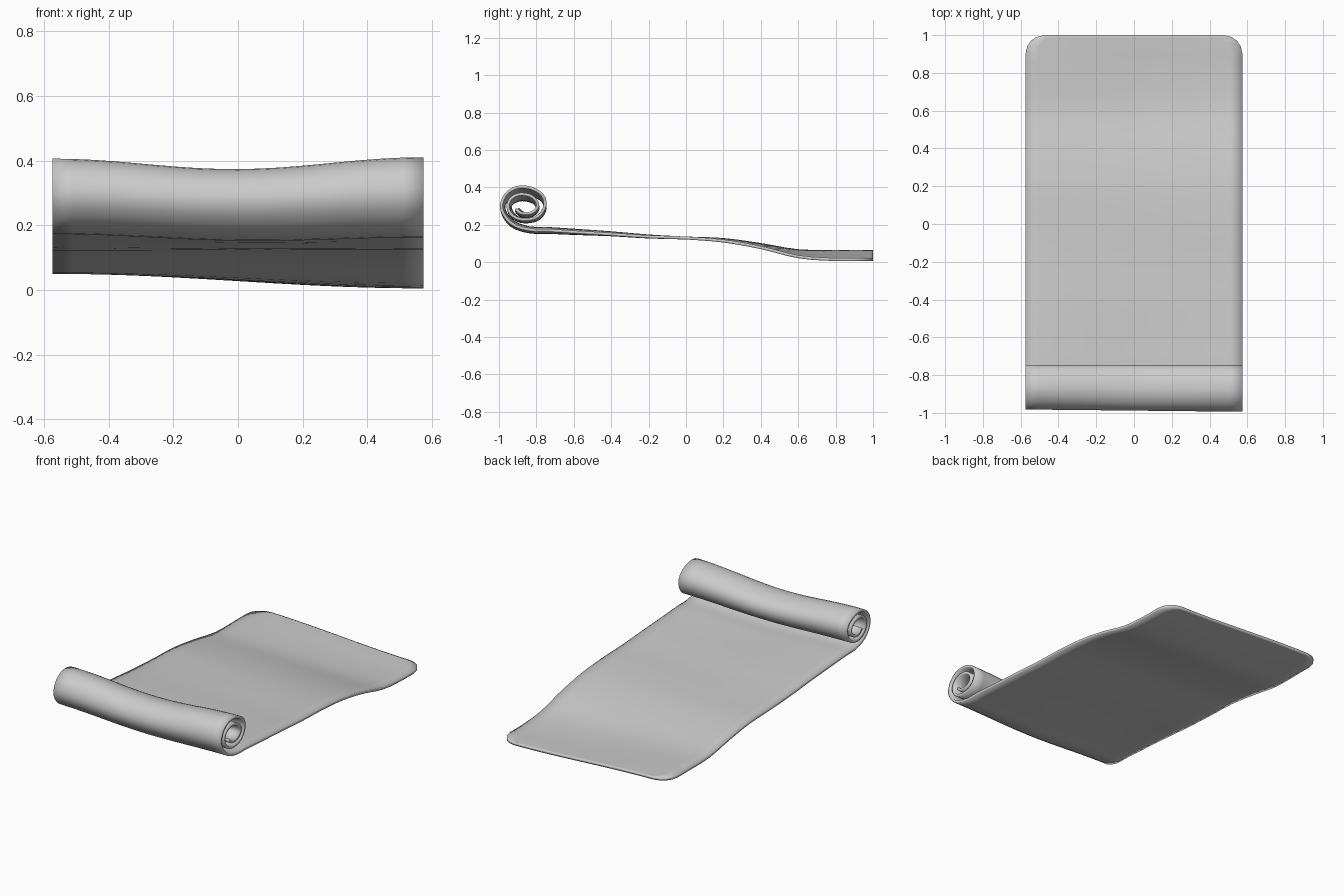
import bpy, bmesh, math
from mathutils import Vector

if "Cube" in bpy.data.objects:
    bpy.data.objects.remove(bpy.data.objects["Cube"])

HALF_W = 0.574
COLS = 18
THICK = 0.016

# Side profile: (y, z, sideways tilt, sag in the middle), flat end to roll core
PATH = [
    (1.00, 0.036, 0.022, 0.0), (0.80, 0.036, 0.022, 0.0),
    (0.60, 0.045, 0.016, 0.0), (0.40, 0.086, 0.008, 0.0),
    (0.20, 0.117, 0.004, 0.0), (0.00, 0.129, 0.0, 0.0),
    (-0.20, 0.138, 0.002, 0.003), (-0.40, 0.153, 0.004, 0.006),
    (-0.60, 0.166, 0.005, 0.012), (-0.74, 0.175, 0.005, 0.015),
    (-0.84, 0.179, 0.005, 0.016),
    # outer turn
    (-0.93, 0.212, 0.003, 0.018), (-0.98, 0.285, 0.0, 0.021),
    (-0.96, 0.358, -0.001, 0.029), (-0.90, 0.397, -0.002, 0.034),
    (-0.83, 0.394, -0.002, 0.034), (-0.768, 0.358, -0.001, 0.029),
    (-0.754, 0.302, 0.0, 0.022), (-0.79, 0.245, 0.0, 0.015),
    (-0.86, 0.227, 0.0, 0.012), (-0.92, 0.247, 0.0, 0.014),
    # inner turn
    (-0.946, 0.295, 0.0, 0.02), (-0.928, 0.342, 0.0, 0.026),
    (-0.875, 0.363, -0.001, 0.029), (-0.815, 0.345, 0.0, 0.026),
    (-0.792, 0.30, 0.0, 0.02), (-0.825, 0.264, 0.0, 0.016),
    (-0.875, 0.262, 0.0, 0.016), (-0.905, 0.285, 0.0, 0.018),
]


def smooth_path(points, steps):
    """Catmull-Rom sampling through the profile points."""
    pts = [Vector(p) for p in points]
    pts = [2 * pts[0] - pts[1]] + pts + [2 * pts[-1] - pts[-2]]
    out = []
    for a, b, c, d in zip(pts, pts[1:], pts[2:], pts[3:]):
        for i in range(steps):
            t = i / steps
            out.append(0.5 * (2 * b + (c - a) * t + (2 * a - 5 * b + 4 * c - d) * t * t
                              + (3 * b - a - 3 * c + d) * t ** 3))
    return out + [pts[-2]]


def half_width(y, in_sheet):
    """Round off the two corners of the flat end."""
    r = 0.1
    if not in_sheet or y < 1 - r:
        return HALF_W
    k = (y - (1 - r)) / r
    return HALF_W - r * (1 - math.sqrt(max(0.0, 1 - k * k)))


rows = smooth_path(PATH, 3)
# extra rows so the rounded corners are well shaped
end = rows[0]
corner = [Vector((y, end[1], end[2], end[3])) for y in (1.0, 0.99, 0.97, 0.94, 0.9)]
rows = corner + [r for i, r in enumerate(rows) if i > 1]

# Rolled sheet
bm = bmesh.new()
grid = []
for i, (y, z, tilt, sag) in enumerate(rows):
    w = half_width(y, i < 8)
    line = []
    for j in range(COLS + 1):
        x = w * (2 * j / COLS - 1)
        a = math.pi / 2 * x / HALF_W
        zz = z - tilt * math.sin(a) - sag * math.cos(a) ** 2
        yy = y - (0.006 * x / HALF_W if y < -0.86 else 0)
        line.append(bm.verts.new((x, yy, zz)))
    grid.append(line)
for r0, r1 in zip(grid, grid[1:]):
    for j in range(COLS):
        bm.faces.new((r0[j], r1[j], r1[j + 1], r0[j + 1]))
bmesh.ops.recalc_face_normals(bm, faces=bm.faces)
mesh = bpy.data.meshes.new("rolled_mat")
bm.to_mesh(mesh)
bm.free()
mat_obj = bpy.data.objects.new("rolled_mat", mesh)
bpy.context.collection.objects.link(mat_obj)
for p in mesh.polygons:
    p.use_smooth = True

# Sheet thickness
solid = mat_obj.modifiers.new("thickness", "SOLIDIFY")
solid.thickness = THICK
solid.offset = 0
